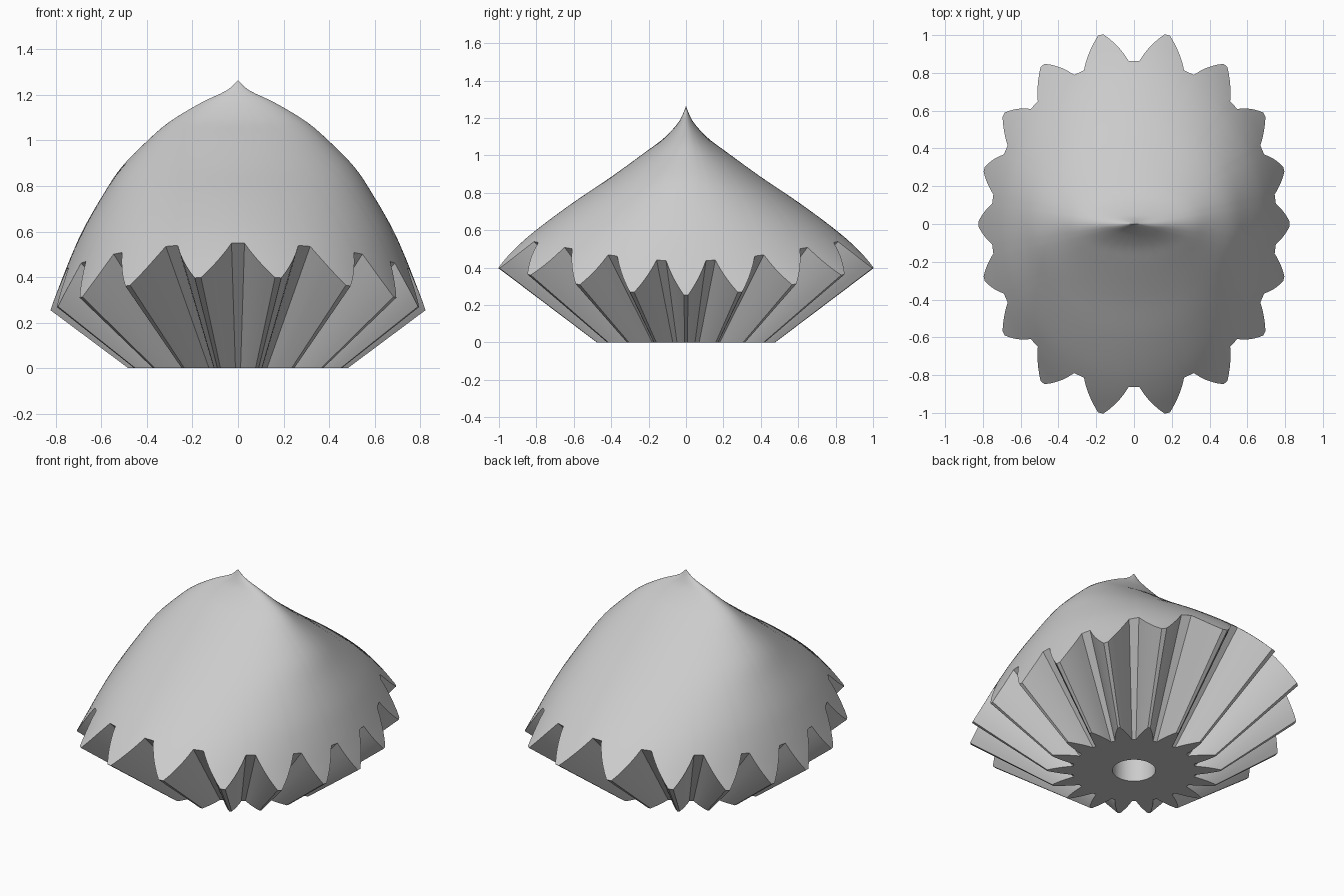
import bpy, bmesh, math

if "Cube" in bpy.data.objects:
    bpy.data.objects.remove(bpy.data.objects["Cube"], do_unlink=True)

TEETH = 18
APEX = 0.36            # depth of the cone apex below the base
ROOT, TIP = 0.951, 1.342   # cone slopes of tooth roots and tips
TOP = 1.265
BORE_R, BORE_DEPTH = 0.12, 0.3
RINGS = 40

# Dome profile: height, half width in x, half width in y
PROFILE = [(0, 0.89, 1.4), (0.25, 0.825, 1.19), (0.4, 0.77, 1.025), (0.5, 0.73, 0.92),
           (0.61, 0.68, 0.79), (0.75, 0.60, 0.60), (0.885, 0.51, 0.40), (1.03, 0.365, 0.20),
           (1.09, 0.29, 0.12), (1.17, 0.155, 0.045), (1.22, 0.05, 0.017), (TOP, 0, 0)]


def slope(i, k):
    a, b = PROFILE[max(i - 1, 0)], PROFILE[min(i + 1, len(PROFILE) - 1)]
    return (b[k] - a[k]) / (b[0] - a[0])


def half_width(z, k):
    """Smooth interpolation of the dome profile."""
    i = 0
    while i < len(PROFILE) - 2 and z > PROFILE[i + 1][0]:
        i += 1
    p, q = PROFILE[i], PROFILE[i + 1]
    h = q[0] - p[0]
    t = (z - p[0]) / h
    s = t * t * (3 - 2 * t)
    bend = t * (1 - t) ** 2 * slope(i, k) - t * t * (1 - t) * slope(i + 1, k)
    return max(p[k] + (q[k] - p[k]) * s + h * bend, 1e-5)


def dome_radius(z, angle):
    return 1 / math.hypot(math.cos(angle) / half_width(z, 1), math.sin(angle) / half_width(z, 2))


def rim_height(angle, g):
    """Height where the toothed cone meets the dome."""
    low, high = 0, TOP
    for _ in range(30):
        mid = (low + high) / 2
        if g * (mid + APEX) < dome_radius(mid, angle):
            low = mid
        else:
            high = mid
    return low


# Gear outline as angle and cone slope
outline = []
pitch = 2 * math.pi / TEETH
tip_half, root_half, steps = math.radians(0.8), math.radians(1.9), 5
for n in range(TEETH):
    flank = []
    for s in range(steps + 1):
        f = s / steps
        flank.append((tip_half + (pitch / 2 - root_half - tip_half) * f, TIP + (ROOT - TIP) * f))
    outline += [(n * pitch - a, g) for a, g in reversed(flank)]
    outline += [(n * pitch + a, g) for a, g in flank]

bm = bmesh.new()


def ring(points):
    return [bm.verts.new((r * math.cos(a), r * math.sin(a), z)) for a, r, z in points]


def bridge(a, b):
    for i in range(len(a)):
        j = (i + 1) % len(a)
        bm.faces.new((a[i], a[j], b[j], b[i]))


# Bore, flat base and toothed side
bore_end = ring([(a, BORE_R, BORE_DEPTH) for a, g in outline])
bm.faces.new(bore_end)
rims = [rim_height(a, g) for a, g in outline]
loops = [bore_end,
         ring([(a, BORE_R, 0) for a, g in outline]),
         ring([(a, g * APEX, 0) for a, g in outline]),
         ring([(a, g * (z + APEX), z) for (a, g), z in zip(outline, rims)])]

# Pointed dome above the teeth
for k in range(1, RINGS):
    t = 1 - (1 - k / RINGS) ** 1.5
    heights = [z + (TOP - z) * t for z in rims]
    loops.append(ring([(a, dome_radius(z, a), z) for (a, g), z in zip(outline, heights)]))
for lower, upper in zip(loops, loops[1:]):
    bridge(lower, upper)
peak = bm.verts.new((0, 0, TOP))
last = loops[-1]
for i in range(len(last)):
    bm.faces.new((last[i], last[(i + 1) % len(last)], peak))
bmesh.ops.recalc_face_normals(bm, faces=bm.faces)

mesh = bpy.data.meshes.new("toothed_dome")
bm.to_mesh(mesh)
bm.free()
body = bpy.data.objects.new("toothed_dome", mesh)
bpy.context.collection.objects.link(body)

# Plain grey finish
grey = bpy.data.materials.new("light_grey")
grey.use_nodes = True
colour = (0.6, 0.6, 0.6, 1)
grey.diffuse_color = colour
grey.node_tree.nodes["Principled BSDF"].inputs["Base Color"].default_value = colour
mesh.materials.append(grey)

bpy.ops.object.select_all(action="DESELECT")
body.select_set(True)
bpy.context.view_layer.objects.active = body
bpy.ops.object.shade_smooth_by_angle(angle=math.radians(30))
